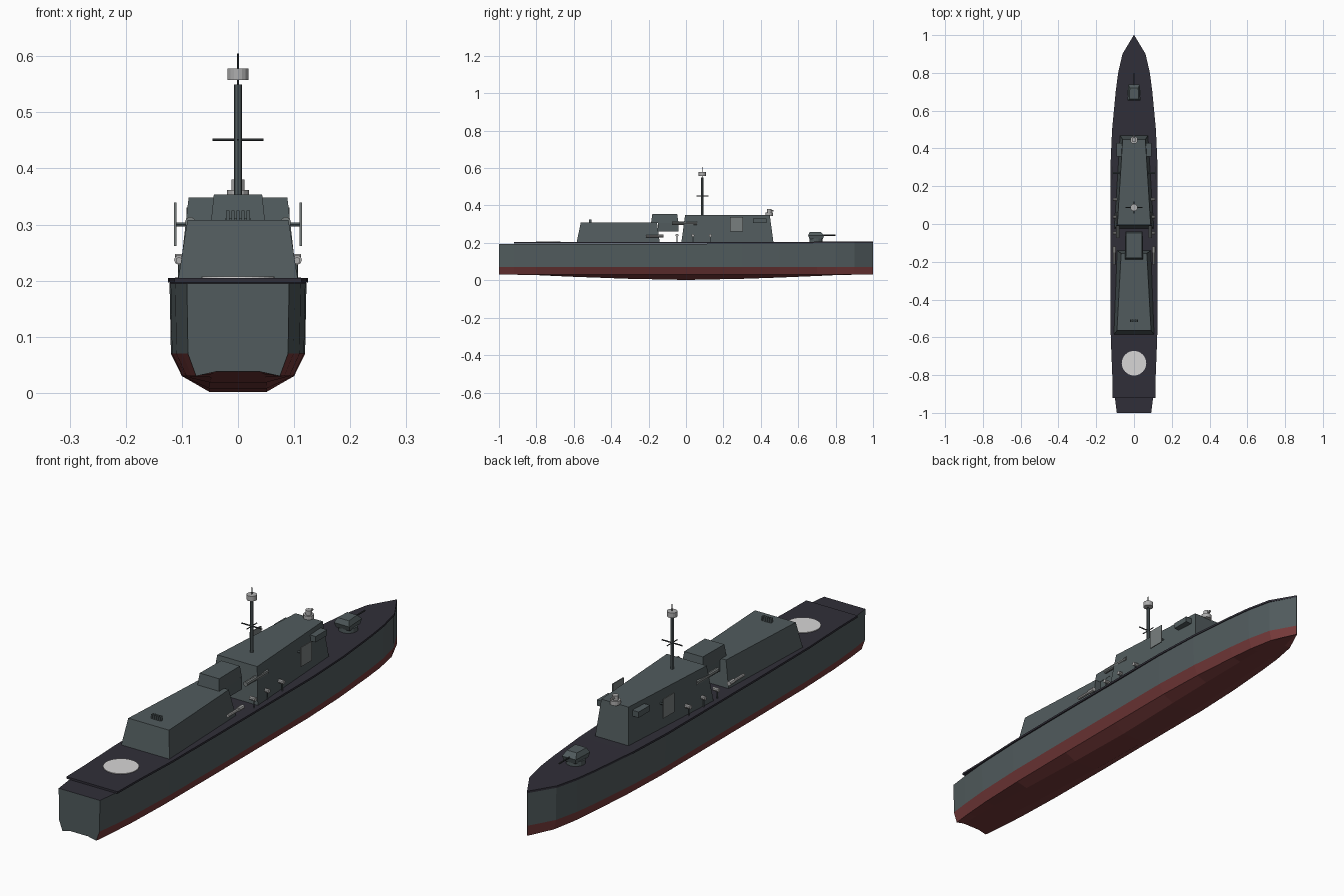
import bpy, bmesh, math
from mathutils import Vector

if "Cube" in bpy.data.objects:
    bpy.data.objects.remove(bpy.data.objects["Cube"])


def mat(name, c):
    m = bpy.data.materials.new(name)
    m.diffuse_color = (*c, 1)
    m.use_nodes = True
    m.node_tree.nodes["Principled BSDF"].inputs["Base Color"].default_value = m.diffuse_color
    return m


GREY = mat("hull grey", (0.082, 0.105, 0.11))
DECK = mat("deck dark", (0.03, 0.028, 0.04))
RED = mat("antifouling red", (0.18, 0.042, 0.042))
WHITE = mat("pad white", (0.68, 0.67, 0.67))
LIGHT = mat("light grey", (0.42, 0.42, 0.42))
PANEL = mat("panel grey", (0.19, 0.21, 0.21))
BLACK = mat("dark metal", (0.035, 0.04, 0.043))


def make(name, verts, faces, *mats):
    me = bpy.data.meshes.new(name)
    me.from_pydata(verts, [], faces)
    bm = bmesh.new()
    bm.from_mesh(me)
    bmesh.ops.remove_doubles(bm, verts=bm.verts, dist=1e-5)
    bmesh.ops.recalc_face_normals(bm, faces=bm.faces)
    bm.to_mesh(me)
    bm.free()
    for m in mats:
        me.materials.append(m)
    ob = bpy.data.objects.new(name, me)
    bpy.context.collection.objects.link(ob)
    return ob


# tapered block: base and top given as (y0, half width, y1, half width, z)
def block(name, base, top, m, x=0):
    v = []
    for y0, w0, y1, w1, z in (base, top):
        v += [(x - w0, y0, z), (x + w0, y0, z), (x + w1, y1, z), (x - w1, y1, z)]
    f = [(0, 1, 2, 3), (4, 5, 6, 7)] + [(i, (i + 1) % 4, 4 + (i + 1) % 4, 4 + i) for i in range(4)]
    return make(name, v, f, m)


def box(name, x, y0, y1, z0, z1, w, m):
    return block(name, (y0, w, y1, w, z0), (y0, w, y1, w, z1), m, x)


def rod(name, a, b, r, m, n=12, r2=None):
    a, b = Vector(a), Vector(b)
    q = (b - a).to_track_quat('Z', 'Y')
    v = []
    for p, rr in ((a, r), (b, r if r2 is None else r2)):
        for i in range(n):
            t = 2 * math.pi * i / n
            v.append(p + q @ Vector((rr * math.cos(t), rr * math.sin(t), 0)))
    f = [tuple(range(n)), tuple(range(n, 2 * n))]
    f += [(i, (i + 1) % n, n + (i + 1) % n, n + i) for i in range(n)]
    return make(name, v, f, m)


# hull lofted from stations (y, half width)
STATIONS = [(-1, .091), (-.92, .101), (-.8, .112), (-.6, .12), (-.3, .122), (0, .122), (.3, .122),
            (.5, .113), (.7, .094), (.8, .081), (.9, .058), (1, .001)]
verts, faces = [], []
for y, w in STATIONS:
    zk = .002 + .036 * abs(y) ** 1.5
    zd = .195 + max(0, y) ** 2 * .012
    half = [(w, zd), (w * .98, .07), (w * .82, .03), (w * .42, zk)]
    verts += [(x, y, z) for x, z in half] + [(-x, y, z) for x, z in reversed(half)]
for s in range(len(STATIONS) - 1):
    for i in range(8):
        j = (i + 1) % 8
        faces.append((s * 8 + i, s * 8 + j, s * 8 + 8 + j, s * 8 + 8 + i))
faces += [tuple(range(8)), tuple(range(len(verts) - 8, len(verts)))]
hull = make("hull", verts, faces, GREY, RED, DECK)
for p in hull.data.polygons:
    if p.normal.z > .8:
        p.material_index = 2
    elif p.center.z < .069 and abs(p.normal.y) < .95:
        p.material_index = 1

# deck plate with a slight overhang
outline = [(-.92, .113)] + [(y, w + .003) for y, w in STATIONS[2:-1]] + [(1, .001)]
verts, faces = [], []
for y, w in outline:
    z = .205 if y < .5 else .205 + (y - .5) * .006
    verts += [(w, y, z), (-w, y, z), (-w, y, z - .008), (w, y, z - .008)]
for s in range(len(outline) - 1):
    for i in range(4):
        j = (i + 1) % 4
        faces.append((s * 4 + i, s * 4 + j, s * 4 + 4 + j, s * 4 + 4 + i))
faces += [(0, 1, 2, 3), tuple(range(len(verts) - 4, len(verts)))]
make("deck_plate", verts, faces, DECK)
rod("landing_pad", (0, -.737, .203), (0, -.737, .2075), .065, WHITE, 32)

# deckhouses and funnel
block("forward_house", (-.025, .105, .468, .074, .2), (-.005, .088, .448, .06, .348), GREY)
block("aft_house", (-.585, .107, -.14, .09, .2), (-.563, .09, -.155, .068, .308), GREY)
block("funnel_lower", (-.15, .046, -.04, .046, .26), (-.15, .046, -.04, .046, .31), GREY)
block("funnel_upper", (-.187, .048, -.04, .046, .306), (-.18, .043, -.047, .041, .354), GREY)

# vent on the aft house
for i in range(5):
    box("vent_slat", -.018 + i * .009, -.518, -.505, .306, .325, .003, GREY)
box("vent_bar", 0, -.515, -.508, .306, .312, .022, GREY)

# mast with yard, radar drum and whip
rod("mast", (0, .087, .345), (0, .087, .55), .007, GREY, 8)
rod("yard", (-.045, .087, .451), (.045, .087, .451), .0025, BLACK, 6)
rod("yard_cross", (0, .055, .451), (0, .119, .451), .002, BLACK, 6)
rod("whip", (0, .087, .55), (0, .087, .605), .0018, BLACK, 6)
rod("radar_drum", (0, .087, .558), (0, .087, .578), .019, LIGHT, 16)

# close defence mount on the bridge roof
rod("defence_base", (0, .445, .345), (0, .445, .362), .02, LIGHT, 12)
rod("defence_body", (0, .445, .362), (0, .445, .38), .012, LIGHT, 12)
rod("defence_barrel", (0, .44, .372), (0, .468, .372), .005, LIGHT, 8)

# main gun
rod("gun_ring", (0, .695, .2), (0, .695, .224), .036, GREY, 16)
block("gun_turret_lower", (.66, .03, .732, .026, .22), (.653, .034, .738, .03, .24), GREY)
block("gun_turret_upper", (.653, .034, .738, .03, .24), (.662, .025, .72, .022, .259), GREY)
rod("gun_barrel", (0, .72, .241), (0, .8, .241), .003, BLACK, 8)

# fittings on both sides
for s in (-1, 1):
    box("side_panel", s * .112, .235, .304, .262, .339, .002, PANEL)
    rod("panel_arm", (s * .07, .27, .3), (s * .112, .27, .3), .004, GREY, 6)
    box("bridge_wing", s * .078, .358, .43, .307, .33, .014, GREY)
    rod("upper_tube", (s * .085, -.075, .304), (s * .085, .06, .304), .0095, PANEL, 10)
    rod("lower_tube", (s * .105, -.215, .236), (s * .105, -.125, .236), .006, LIGHT, 8)
    rod("lower_tube_breech", (s * .105, -.15, .237), (s * .105, -.12, .237), .009, LIGHT, 8)
    for y in (-.048, .037, .13):
        rod("float_canister", (s * .088, y, .24), (s * .112, y, .24), .008, LIGHT, 10)
        rod("canister_post", (s * .104, y, .204), (s * .104, y, .238), .0025, GREY, 6)
